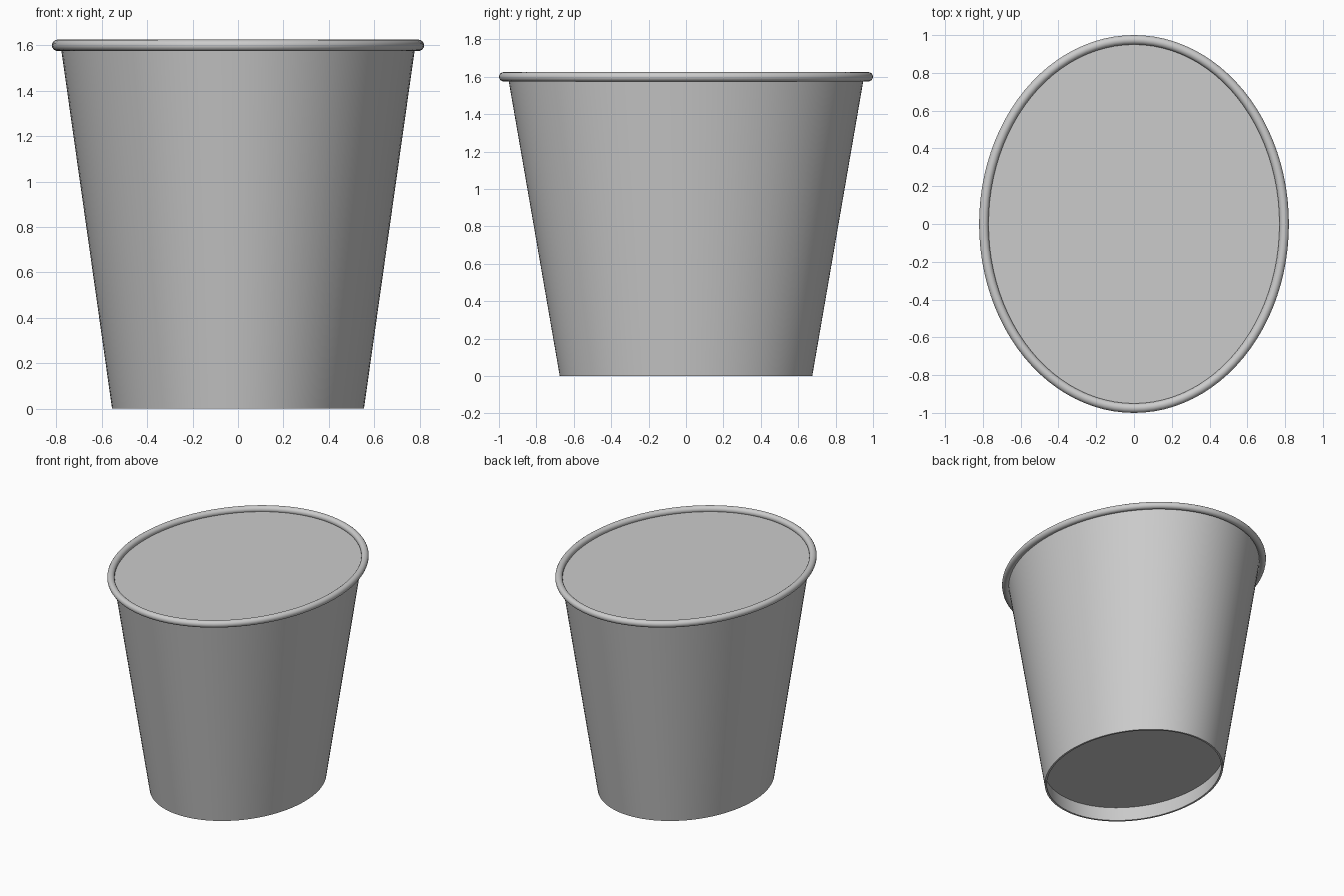
import bpy, bmesh
from math import sin, cos, pi, radians

SEGMENTS = 96

cube = bpy.data.objects.get("Cube")
if cube:
    bpy.data.objects.remove(cube, do_unlink=True)

grey = bpy.data.materials.new("plain grey")
grey.use_nodes = True
grey.diffuse_color = (0.6, 0.6, 0.6, 1)
grey.node_tree.nodes["Principled BSDF"].inputs["Base Color"].default_value = (0.6, 0.6, 0.6, 1)


def finish(name, bm):
    bmesh.ops.recalc_face_normals(bm, faces=bm.faces[:])
    mesh = bpy.data.meshes.new(name)
    bm.to_mesh(mesh)
    bm.free()
    mesh.materials.append(grey)
    obj = bpy.data.objects.new(name, mesh)
    bpy.context.collection.objects.link(obj)
    bpy.ops.object.select_all(action='DESELECT')
    obj.select_set(True)
    bpy.context.view_layer.objects.active = obj
    bpy.ops.object.shade_smooth_by_angle(angle=radians(35))
    return obj


def ellipse(bm, rx, ry, z):
    return [bm.verts.new((rx * cos(2 * pi * i / SEGMENTS), ry * sin(2 * pi * i / SEGMENTS), z))
            for i in range(SEGMENTS)]


def closed_sweep(name, profile):
    """Join a closed profile of (x radius, y radius, height) around an ellipse."""
    bm = bmesh.new()
    rings = [ellipse(bm, *p) for p in profile]
    for a, b in zip(rings, rings[1:] + rings[:1]):
        for i in range(SEGMENTS):
            j = (i + 1) % SEGMENTS
            bm.faces.new((a[i], a[j], b[j], b[i]))
    return finish(name, bm)


def disc(name, rx, ry, bottom, top):
    """Thin elliptical plate."""
    bm = bmesh.new()
    low, high = ellipse(bm, rx, ry, bottom), ellipse(bm, rx, ry, top)
    bm.faces.new(low)
    bm.faces.new(high)
    for i in range(SEGMENTS):
        j = (i + 1) % SEGMENTS
        bm.faces.new((low[i], low[j], high[j], high[i]))
    return finish(name, bm)


# Tapered cup wall, thin and open at the foot
closed_sweep("cup_wall", [(0.555, 0.675, 0), (0.78, 0.95, 1.59),
                          (0.768, 0.938, 1.59), (0.541, 0.661, 0)])

# Rolled rim
tube = 0.025
closed_sweep("rolled_rim", [(0.795 + tube * cos(t), 0.975 + tube * sin(0) - tube + tube * cos(t) + tube,
                             1.6 + tube * sin(t))
                            for t in (2 * pi * k / 16 for k in range(16))])

# Flat top closing the cup just below the rim crest
disc("top_disc", 0.772, 0.942, 1.58, 1.59)

# Base raised above the foot
disc("base_disc", 0.56, 0.68, 0.11, 0.12)
